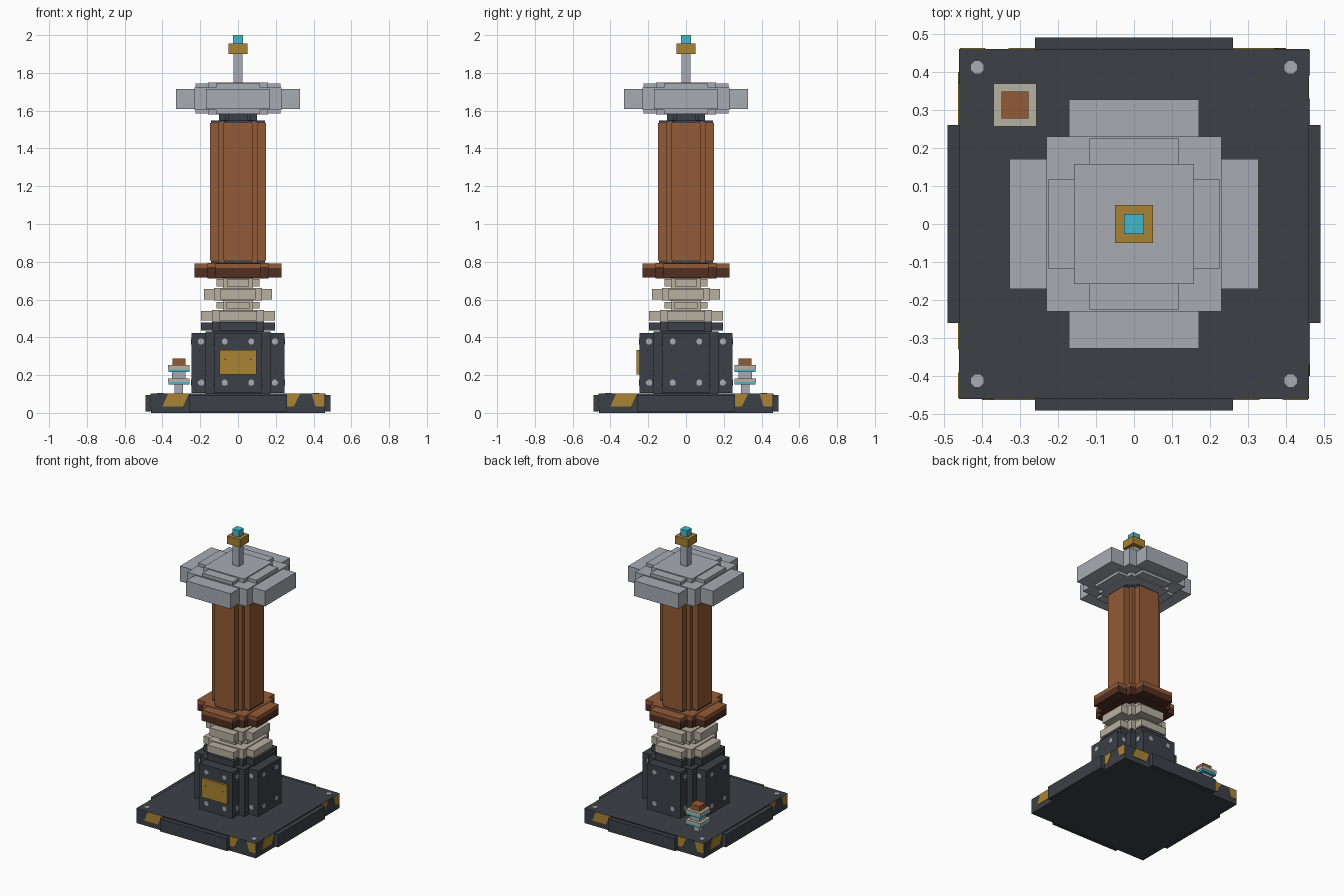
import bpy, bmesh, math
from mathutils import Matrix

if "Cube" in bpy.data.objects:
    bpy.data.objects.remove(bpy.data.objects["Cube"])


def material(name, rgb):
    lin = [((c / 255 + 0.055) / 1.055) ** 2.4 for c in rgb]
    m = bpy.data.materials.new(name)
    m.diffuse_color = (*lin, 1)
    m.use_nodes = True
    m.node_tree.nodes["Principled BSDF"].inputs["Base Color"].default_value = m.diffuse_color
    return m


STEEL = material("dark steel", (60, 65, 71))
GREY = material("light grey metal", (167, 172, 178))
COPPER = material("copper", (148, 91, 55))
BROWN = material("dark brown", (82, 46, 33))
CREAM = material("cream ceramic", (184, 177, 160))
GOLD = material("gold", (170, 132, 52))
CYAN = material("cyan glow", (66, 184, 204))


def add_prism(bm, pts, z0, z1, mat=None):
    """Extrude a counter-clockwise outline from z0 to z1."""
    mat = mat or Matrix()
    lo = [bm.verts.new(mat @ Matrix.Translation((x, y, z0)).translation) for x, y in pts]
    hi = [bm.verts.new(mat @ Matrix.Translation((x, y, z1)).translation) for x, y in pts]
    bm.faces.new(lo[::-1])
    bm.faces.new(hi)
    n = len(pts)
    for i in range(n):
        j = (i + 1) % n
        bm.faces.new((lo[i], lo[j], hi[j], hi[i]))


def finish(name, bm, mat):
    bmesh.ops.recalc_face_normals(bm, faces=bm.faces[:])
    me = bpy.data.meshes.new(name)
    bm.to_mesh(me)
    bm.free()
    me.materials.append(mat)
    ob = bpy.data.objects.new(name, me)
    bpy.context.collection.objects.link(ob)
    return ob


def rect(hx, hy, cx=0, cy=0):
    return [(cx - hx, cy - hy), (cx + hx, cy - hy), (cx + hx, cy + hy), (cx - hx, cy + hy)]


def cross(r, w):
    return [(-w, -r), (w, -r), (w, -w), (r, -w), (r, w), (w, w),
            (w, r), (-w, r), (-w, w), (-r, w), (-r, -w), (-w, -w)]


def box(name, hx, hy, z0, z1, mat, cx=0, cy=0):
    bm = bmesh.new()
    add_prism(bm, rect(hx, hy, cx, cy), z0, z1)
    return finish(name, bm, mat)


def blocky_disc(name, r, z0, z1, mat, step=0.006):
    """Stepped round: a cross with a slightly taller square in the middle."""
    bm = bmesh.new()
    add_prism(bm, cross(r, r * 0.52), z0 + step, z1 - step)
    add_prism(bm, rect(r * 0.7, r * 0.7), z0, z1)
    return finish(name, bm, mat)


def octagon(r, cx, cy):
    return [(cx + r * math.cos(math.pi * (k + .5) / 4), cy + r * math.sin(math.pi * (k + .5) / 4))
            for k in range(8)]


def wall(turn, dist):
    """Local x/y drawn on the wall facing -y at this distance, then turned."""
    return (Matrix.Rotation(turn * math.pi / 2, 4, 'Z')
            @ Matrix.Translation((0, -dist, 0)) @ Matrix.Rotation(math.pi / 2, 4, 'X'))


# Base plate with side strips
box("base_plate", 0.46, 0.46, 0, 0.103, STEEL)
bm = bmesh.new()
add_prism(bm, cross(0.49, 0.26), 0.008, 0.096)
finish("base_side_strips", bm, STEEL)

# Slanted warning stripes on each side of the base
bm = bmesh.new()
for t in range(4):
    for b0, b1, t0, t1 in ((-.40, -.29, -.37, -.26), (.26, .295, .26, .33), (.41, .458, .39, .458)):
        add_prism(bm, [(b0, .035), (b1, .035), (t1, .102), (t0, .102)], -0.001, 0.003, wall(t, 0.46))
finish("warning_stripes", bm, GOLD)

# Base and housing bolts
bm = bmesh.new()
for sx in (-1, 1):
    for sy in (-1, 1):
        add_prism(bm, octagon(0.018, sx * 0.412, sy * 0.412), 0.102, 0.106)
finish("base_bolts", bm, GREY)
bm = bmesh.new()
for t in range(4):
    for x, d in ((-.195, .127), (-.07, .245), (.07, .245), (.195, .127)):
        for z in (0.16, 0.378):
            add_prism(bm, octagon(0.017, x, z), -0.001, 0.004, wall(t, d))
finish("housing_bolts", bm, GREY)

# Lower housing with front name plate
blocky_disc("housing", 0.245, 0.10, 0.43, STEEL)
bm = bmesh.new()
add_prism(bm, rect(0.098, 0.066, 0, 0.268), -0.002, 0.016, wall(0, 0.245))
finish("front_plate", bm, GOLD)
bm = bmesh.new()
for x in (-0.067, 0.067):
    add_prism(bm, rect(0.004, 0.004, x, 0.285), 0, 0.002, wall(0, 0.261))
finish("plate_pins", bm, STEEL)

# Stacked rings, column and head, from the bottom up
STACK = (
    ("housing_collar", 0.195, 0.43, 0.484, STEEL),
    ("lower_insulator", 0.195, 0.484, 0.546, CREAM),
    ("lower_neck", 0.115, 0.546, 0.594, CREAM),
    ("upper_insulator", 0.18, 0.594, 0.662, CREAM),
    ("upper_neck", 0.113, 0.662, 0.715, CREAM),
    ("flange", 0.23, 0.712, 0.772, BROWN),
    ("flange_rim", 0.23, 0.762, 0.794, COPPER),
    ("column_foot", 0.143, 0.79, 0.815, STEEL),
    ("coil_column", 0.148, 0.80, 1.54, COPPER),
    ("column_cap", 0.143, 1.53, 1.55, STEEL),
    ("head_neck", 0.10, 1.545, 1.585, STEEL),
    ("head_wide_disc", 0.328, 1.604, 1.722, GREY),
    ("head_tall_disc", 0.225, 1.58, 1.75, GREY),
)
for name, r, z0, z1, mat in STACK:
    blocky_disc(name, r, z0, z1, mat, 0.003 if z1 - z0 < 0.045 else 0.006)

# Mast and tip
box("mast", 0.025, 0.025, 1.74, 1.905, GREY)
box("mast_block", 0.05, 0.05, 1.90, 1.955, GOLD)
box("tip_light", 0.026, 0.026, 1.955, 2.0, CYAN)

# Small terminal at the back left corner
for name, h, z0, z1, mat in (
    ("terminal_stem", 0.022, 0.10, 0.15, GREY),
    ("terminal_lower_glow", 0.055, 0.15, 0.163, CYAN),
    ("terminal_lower_disc", 0.057, 0.163, 0.183, CREAM),
    ("terminal_neck", 0.036, 0.183, 0.217, GREY),
    ("terminal_upper_glow", 0.055, 0.217, 0.231, CYAN),
    ("terminal_upper_disc", 0.057, 0.231, 0.253, CREAM),
    ("terminal_cap", 0.035, 0.253, 0.288, COPPER),
):
    box(name, h, h, z0, z1, mat, -0.313, 0.313)
